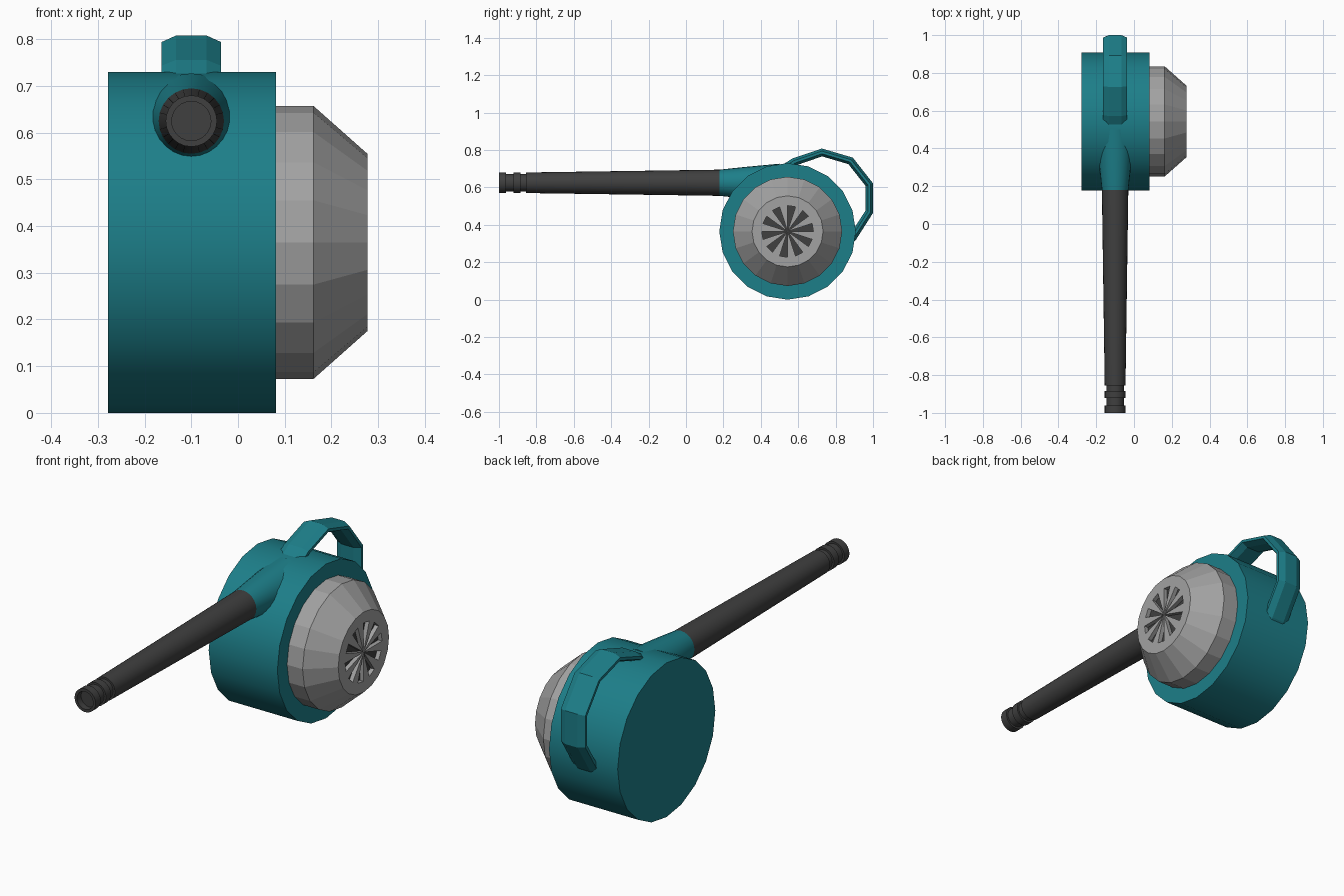
import bpy, bmesh, math
from mathutils import Vector

if "Cube" in bpy.data.objects:
    bpy.data.objects.remove(bpy.data.objects["Cube"])


def material(name, rgb):
    m = bpy.data.materials.new(name)
    m.diffuse_color = (*rgb, 1)
    m.use_nodes = True
    m.node_tree.nodes["Principled BSDF"].inputs["Base Color"].default_value = m.diffuse_color
    return m


TEAL = material("teal", (0.012, 0.21, 0.25))
DARK = material("dark_grey", (0.05, 0.05, 0.05))
GREY = material("grey", (0.36, 0.36, 0.36))


def finish(name, bm, mats, smooth):
    me = bpy.data.meshes.new(name)
    bm.to_mesh(me)
    bm.free()
    ob = bpy.data.objects.new(name, me)
    bpy.context.collection.objects.link(ob)
    for m in mats:
        me.materials.append(m)
    if smooth:
        bpy.ops.object.select_all(action='DESELECT')
        ob.select_set(True)
        bpy.context.view_layer.objects.active = ob
        bpy.ops.object.shade_smooth_by_angle(angle=math.radians(30))
    return ob


def skin(rings):
    """Bridge closed rings of points in order and cap both ends."""
    bm = bmesh.new()
    vs = [[bm.verts.new(p) for p in ring] for ring in rings]
    n = len(vs[0])
    for a, b in zip(vs, vs[1:]):
        for i in range(n):
            j = (i + 1) % n
            bm.faces.new((a[i], a[j], b[j], b[i]))
    bm.faces.new(vs[0])
    cap = bm.faces.new(vs[-1])
    bmesh.ops.recalc_face_normals(bm, faces=bm.faces[:])
    return bm, cap


def lathe(profile, axis, c, n):
    """Profile of (position along axis, radius) turned about the x or y axis."""
    rings = []
    for a, r in profile:
        ring = []
        for i in range(n):
            t = math.tau * i / n
            u, w = c[0] + r * math.sin(t), c[1] + r * math.cos(t)
            ring.append((a, u, w) if axis == 'x' else (u, a, w))
        rings.append(ring)
    return skin(rings)


HUB = (0.543, 0.365)     # y, z of the drum axis
ARM = (-0.10, 0.625)     # x, z of the handle axis

# Drum body
bm, _ = lathe([(-0.278, 0.365), (0.081, 0.365)], 'x', HUB, 20)
finish("drum_body", bm, [TEAL], True)

# Grey side housing, with alternate wedges of the end sunk as vents
bm, cap = lathe([(0.06, 0.292), (0.162, 0.292), (0.277, 0.19), (0.277, 0.138)],
                'x', HUB, 20)
wedges = bmesh.ops.poke(bm, faces=[cap])['faces']
wedges.sort(key=lambda f: math.atan2(f.calc_center_median().z - HUB[1],
                                     f.calc_center_median().y - HUB[0]))
sunk = bmesh.ops.extrude_discrete_faces(bm, faces=wedges[::2])['faces']
for f in sunk:
    f.material_index = 1
    for v in f.verts:
        v.co.x -= 0.02
finish("side_housing", bm, [GREY, DARK], False)

# Flared collar where the handle meets the drum
bm, _ = lathe([(0.18, 0.07), (0.30, 0.083), (0.50, 0.102)], 'y', ARM, 24)
finish("handle_collar", bm, [TEAL], True)

# Tapered handle with two grooves and a hollow tip
bm, _ = lathe([(0.20, 0.07), (0.18, 0.07), (-0.855, 0.055), (-0.855, 0.046),
               (-0.885, 0.046), (-0.885, 0.055), (-0.922, 0.055),
               (-0.922, 0.046), (-0.962, 0.046), (-0.962, 0.055),
               (-1.0, 0.055), (-1.0, 0.042), (-0.97, 0.042)], 'y', ARM, 24)
finish("handle", bm, [DARK], True)

# Carrying strap: chamfered section swept along a bent path
path = [Vector(p) for p in ((0.53, 0.705), (0.58, 0.737), (0.727, 0.787), (0.88, 0.742),
                            (0.98, 0.615), (0.98, 0.47), (0.89, 0.33), (0.86, 0.30))]
half = [(0.064, -0.007), (0.064, 0.007), (0.033, 0.021)]
section = half + [(-x, t) for x, t in half[::-1]] + [(-0.033, -0.021), (0.033, -0.021)]
rings = []
for i, p in enumerate(path):
    d0 = (p - path[max(i - 1, 0)]).normalized()
    d1 = (path[min(i + 1, len(path) - 1)] - p).normalized()
    d = (d0 + d1).normalized()
    nrm = Vector((-d.y, d.x))
    rings.append([(ARM[0] + x, p.x + nrm.x * t, p.y + nrm.y * t) for x, t in section])
bm, _ = skin(rings)
finish("carry_strap", bm, [TEAL], False)
